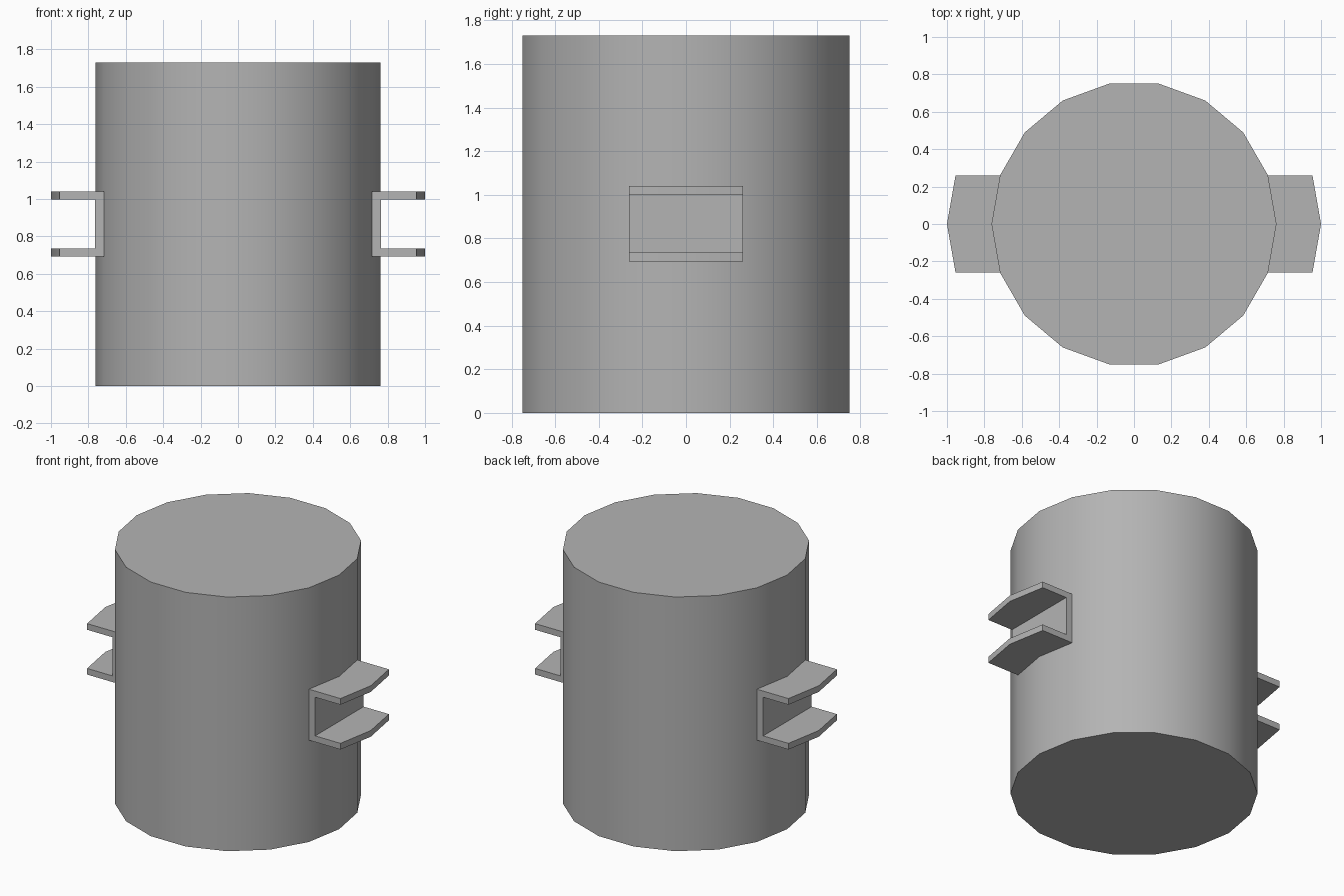
import bpy, bmesh
from math import radians, sin, cos

if "Cube" in bpy.data.objects:
    bpy.data.objects.remove(bpy.data.objects["Cube"])

RADIUS, HEIGHT, SIDES = 0.762, 1.73, 18
STEP = radians(360 / SIDES)
WEB_X = 0.764                      # flat outer face of the bracket web

grey = bpy.data.materials.new("dark_grey")
grey.diffuse_color = (0.455, 0.455, 0.455, 1)
grey.use_nodes = True
grey.node_tree.nodes["Principled BSDF"].inputs["Base Color"].default_value = grey.diffuse_color


def finish(name, bm):
    bmesh.ops.recalc_face_normals(bm, faces=bm.faces)
    mesh = bpy.data.meshes.new(name)
    bm.to_mesh(mesh)
    bm.free()
    mesh.materials.append(grey)
    obj = bpy.data.objects.new(name, mesh)
    bpy.context.collection.objects.link(obj)
    bpy.ops.object.select_all(action='DESELECT')
    obj.select_set(True)
    bpy.context.view_layer.objects.active = obj
    bpy.ops.object.shade_smooth_by_angle(angle=radians(30))
    return obj


# Drum body: an 18-sided prism with a corner on +x
bm = bmesh.new()
base = bm.faces.new([bm.verts.new((RADIUS * cos(i * STEP), RADIUS * sin(i * STEP), 0))
                     for i in range(SIDES)])
top = bmesh.ops.extrude_face_region(bm, geom=[base], use_keep_orig=True)["geom"]
bmesh.ops.translate(bm, vec=(0, 0, HEIGHT),
                    verts=[v for v in top if isinstance(v, bmesh.types.BMVert)])
finish("drum_body", bm)

# Side brackets: a C section (outward offset, height) swept around two drum faces;
# offset None marks the flat web face
section = [(-0.02, 0.693), (0.238, 0.693), (0.238, 0.735), (None, 0.735),
           (None, 0.998), (0.238, 0.998), (0.238, 1.04), (-0.02, 1.04)]
bm = bmesh.new()
rings = [[bm.verts.new((WEB_X if x is None else RADIUS * cos(a) + x, RADIUS * sin(a), z))
          for x, z in section] for a in (-STEP, 0, STEP)]
n = len(section)
for r0, r1 in zip(rings, rings[1:]):
    for i in range(n):
        j = (i + 1) % n
        bm.faces.new((r0[i], r0[j], r1[j], r1[i]))
bm.faces.new(rings[0])
bm.faces.new(rings[-1][::-1])
brackets = finish("side_brackets", bm)

# Mirror the bracket to the left side
mirror = brackets.modifiers.new("mirror", 'MIRROR')
mirror.use_axis[0] = True
